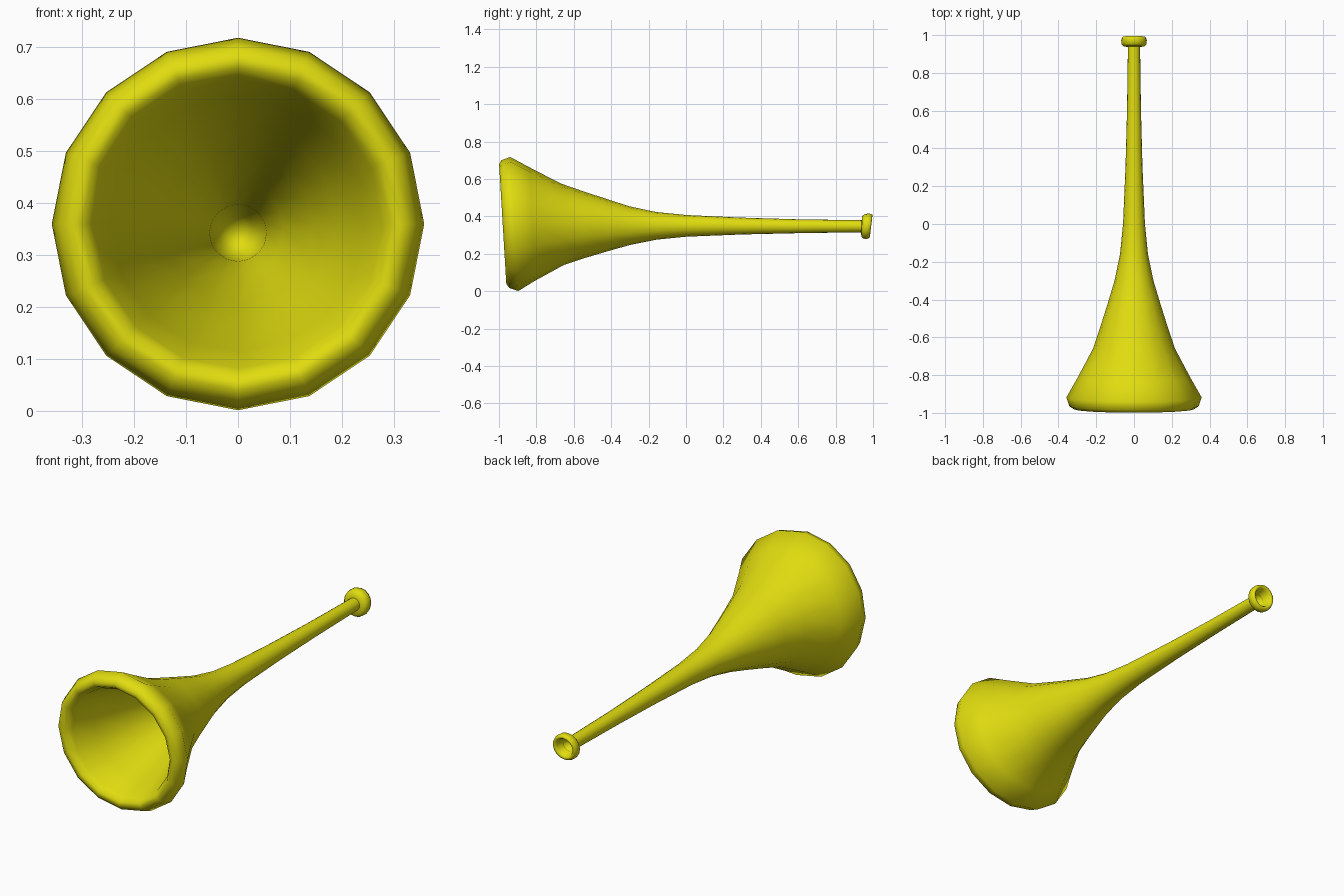
import bpy, bmesh, math

cube = bpy.data.objects.get("Cube")
if cube:
    bpy.data.objects.remove(cube, do_unlink=True)

SIDES = 16

yellow = bpy.data.materials.new("bright yellow")
yellow.use_nodes = True
colour = (0.75, 0.72, 0.005, 1)
yellow.diffuse_color = colour
yellow.node_tree.nodes["Principled BSDF"].inputs["Base Color"].default_value = colour


def lathe(name, rings, cap_start=False, cap_end=False):
    """Skin 16-sided rings (y, radius, centre z, lean) laid along the y axis."""
    bm = bmesh.new()
    loops = []
    for y, r, zc, lean in rings:
        loop = []
        for i in range(SIDES):
            a = 2 * math.pi * i / SIDES
            dz = r * math.cos(a)
            loop.append(bm.verts.new((r * math.sin(a), y + lean * dz, zc + dz)))
        loops.append(loop)
    for a, b in zip(loops, loops[1:]):
        for i in range(SIDES):
            j = (i + 1) % SIDES
            bm.faces.new((a[i], a[j], b[j], b[i]))
    if cap_start:
        bm.faces.new(loops[0])
    if cap_end:
        bm.faces.new(loops[-1])
    bmesh.ops.recalc_face_normals(bm, faces=bm.faces)
    mesh = bpy.data.meshes.new(name)
    bm.to_mesh(mesh)
    bm.free()
    mesh.materials.append(yellow)
    for p in mesh.polygons:
        p.use_smooth = True
    obj = bpy.data.objects.new(name, mesh)
    bpy.context.collection.objects.link(obj)
    return obj


# Bell and tube: inside of the flare, rolled lip, then the outside to the stem
lathe("horn_body", [
    (0.02, 0.012, 0.338, -0.05),
    (0.00, 0.038, 0.338, -0.05),
    (-0.16, 0.055, 0.342, -0.05),
    (-0.30, 0.088, 0.347, -0.05),
    (-0.50, 0.145, 0.353, -0.05),
    (-0.66, 0.190, 0.357, -0.05),
    (-0.82, 0.245, 0.359, -0.055),
    (-0.945, 0.278, 0.359, -0.06),
    (-0.978, 0.300, 0.359, -0.06),
    (-0.980, 0.320, 0.359, -0.06),
    (-0.965, 0.342, 0.359, -0.06),
    (-0.918, 0.358, 0.359, -0.06),
    (-0.82, 0.302, 0.359, -0.05),
    (-0.66, 0.217, 0.358, -0.04),
    (-0.55, 0.180, 0.356, -0.03),
    (-0.42, 0.139, 0.353, -0.02),
    (-0.30, 0.103, 0.350, -0.01),
    (-0.16, 0.074, 0.349, 0),
    (0.00, 0.058, 0.349, 0),
    (0.30, 0.045, 0.348, 0),
    (0.60, 0.037, 0.347, 0),
    (0.95, 0.032, 0.347, 0),
], cap_start=True)

# Mouthpiece: rounded collar with a hollow cup at the back
lathe("mouthpiece", [
    (0.938, 0.030, 0.347, 0.05),
    (0.940, 0.055, 0.347, 0.05),
    (0.952, 0.066, 0.347, 0.08),
    (0.974, 0.068, 0.347, 0.10),
    (0.989, 0.062, 0.347, 0.12),
    (0.990, 0.052, 0.347, 0.12),
    (0.980, 0.044, 0.347, 0.10),
    (0.950, 0.036, 0.347, 0.05),
    (0.925, 0.022, 0.347, 0),
    (0.915, 0.006, 0.347, 0),
], cap_end=True)
